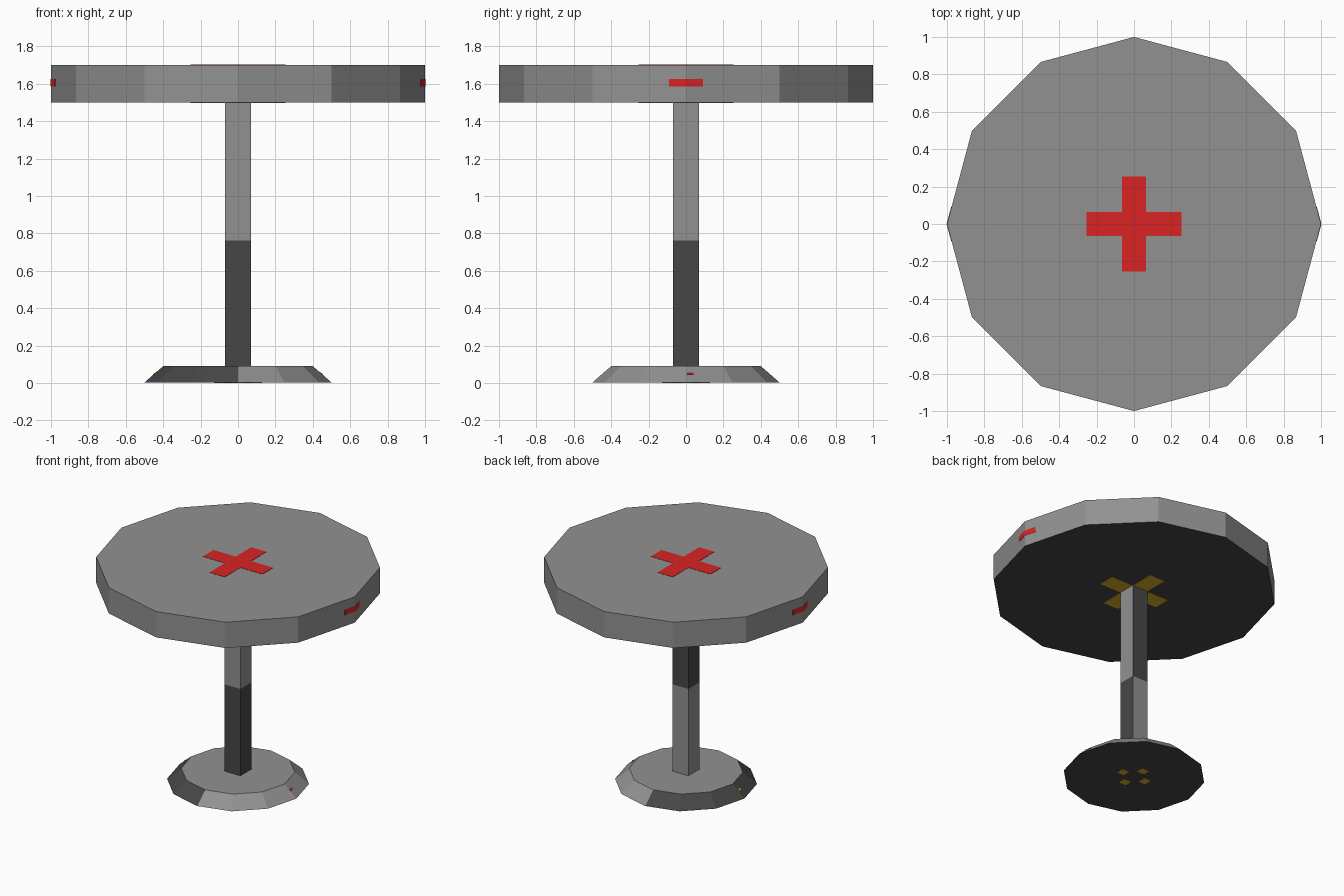
import bpy, bmesh, math
from mathutils import Vector, Matrix

if "Cube" in bpy.data.objects:
    bpy.data.objects.remove(bpy.data.objects["Cube"])


def material(name, rgb):
    m = bpy.data.materials.new(name)
    m.diffuse_color = (*rgb, 1.0)
    m.use_nodes = True
    m.node_tree.nodes["Principled BSDF"].inputs["Base Color"].default_value = m.diffuse_color
    return m


LIGHT = material("light_grey", (0.29, 0.285, 0.285))
DARK = material("dark_grey", (0.063, 0.062, 0.062))
RED = material("red", (0.70, 0.017, 0.017))
YELLOW = material("yellow", (0.68, 0.42, 0.018))


def finish(name, bm, mats, rule=None):
    """Turn a bmesh into an object; rule(face) picks the material slot."""
    bmesh.ops.recalc_face_normals(bm, faces=bm.faces[:])
    bm.normal_update()
    if rule:
        for f in bm.faces:
            f.material_index = rule(f)
    me = bpy.data.meshes.new(name)
    bm.to_mesh(me)
    bm.free()
    for m in mats:
        me.materials.append(m)
    ob = bpy.data.objects.new(name, me)
    bpy.context.collection.objects.link(ob)
    return ob


def disc(name, r_bottom, r_top, z0, z1, rule):
    """Twelve-sided drum or frustum with corners on the axes."""
    bm = bmesh.new()
    rings = []
    for r, z in ((r_bottom, z0), (r_top, z1)):
        rings.append([bm.verts.new((r * math.cos(math.radians(30 * i)),
                                    r * math.sin(math.radians(30 * i)), z))
                      for i in range(12)])
    bm.faces.new(rings[0])
    bm.faces.new(rings[1])
    for i in range(12):
        j = (i + 1) % 12
        bm.faces.new((rings[0][i], rings[0][j], rings[1][j], rings[1][i]))
    return finish(name, bm, [LIGHT, DARK], rule)


def plate(name, points, push, mat):
    """Thin plate: a polygon extruded along the push vector."""
    bm = bmesh.new()
    face = bm.faces.new([bm.verts.new(p) for p in points])
    geo = bmesh.ops.extrude_face_region(bm, geom=[face])["geom"]
    bmesh.ops.translate(bm, vec=Vector(push),
                        verts=[v for v in geo if isinstance(v, bmesh.types.BMVert)])
    return finish(name, bm, [mat])


def cross(name, arm, half, z, thick, mat):
    """Plus-shaped plate lying flat."""
    pts = []
    for k in range(4):
        rot = Matrix.Rotation(math.radians(90 * k), 3, 'Z')
        for p in ((half, -half), (arm, -half), (arm, half)):
            pts.append(rot @ Vector((p[0], p[1], z)))
    return plate(name, pts, (0, 0, thick), mat)


# Table top: light above and around, dark below
disc("table_top", 1.0, 1.0, 1.5, 1.7, lambda f: 1 if f.normal.z < -0.9 else 0)


# Base: light top and right half, dark bottom and left half
def base_rule(f):
    if f.normal.z > 0.9:
        return 0
    return 1 if f.normal.z < -0.9 or f.normal.x < 0 else 0


disc("base", 0.5, 0.4, 0.003, 0.09, base_rule)

# Square post: colours swap at half height and between opposite sides
SPLIT = 0.763
bm = bmesh.new()
bmesh.ops.create_cube(bm, size=1.0, matrix=Matrix.Translation((0, 0, 0.755))
                      @ Matrix.Diagonal((0.137, 0.137, 1.51, 1.0)))
bmesh.ops.bisect_plane(bm, geom=bm.verts[:] + bm.edges[:] + bm.faces[:],
                       plane_co=(0, 0, SPLIT), plane_no=(0, 0, 1))


def post_rule(f):
    if abs(f.normal.z) > 0.9:
        return 1
    front_or_right = f.normal.x - f.normal.y > 0
    upper = f.calc_center_median().z > SPLIT
    return 0 if front_or_right == upper else 1


finish("post", bm, [LIGHT, DARK], post_rule)

# Crosses on the top, the underside and under the base
cross("top_cross", 0.255, 0.065, 1.698, 0.004, RED)
cross("underside_cross", 0.255, 0.065, 1.502, -0.004, YELLOW)
cross("base_cross", 0.128, 0.032, 0.005, -0.004, YELLOW)

T = math.tan(math.radians(15))
for s, side, mat in ((1, "right", RED), (-1, "left", YELLOW)):
    # Red mark wrapped round the table rim corner
    rim = [(s * (1 + d - abs(y) * T), y, 1.585)
           for d, ys in ((0.002, (-0.09, 0, 0.09)), (-0.003, (0.09, 0, -0.09)))
           for y in ys]
    plate(side + "_rim_mark", rim, (0, 0, 0.04), RED)

    # Small mark on the sloping base side
    pts = []
    for y, z in ((0.004, 0.044), (0.04, 0.044), (0.04, 0.054), (0.004, 0.054)):
        r = 0.5 - 0.1 * (z - 0.003) / 0.087
        pts.append((s * (r - y * T - 0.002), s * y, z))
    plate(side + "_base_mark", pts, (s * 0.004, s * 0.001, 0.003), mat)
